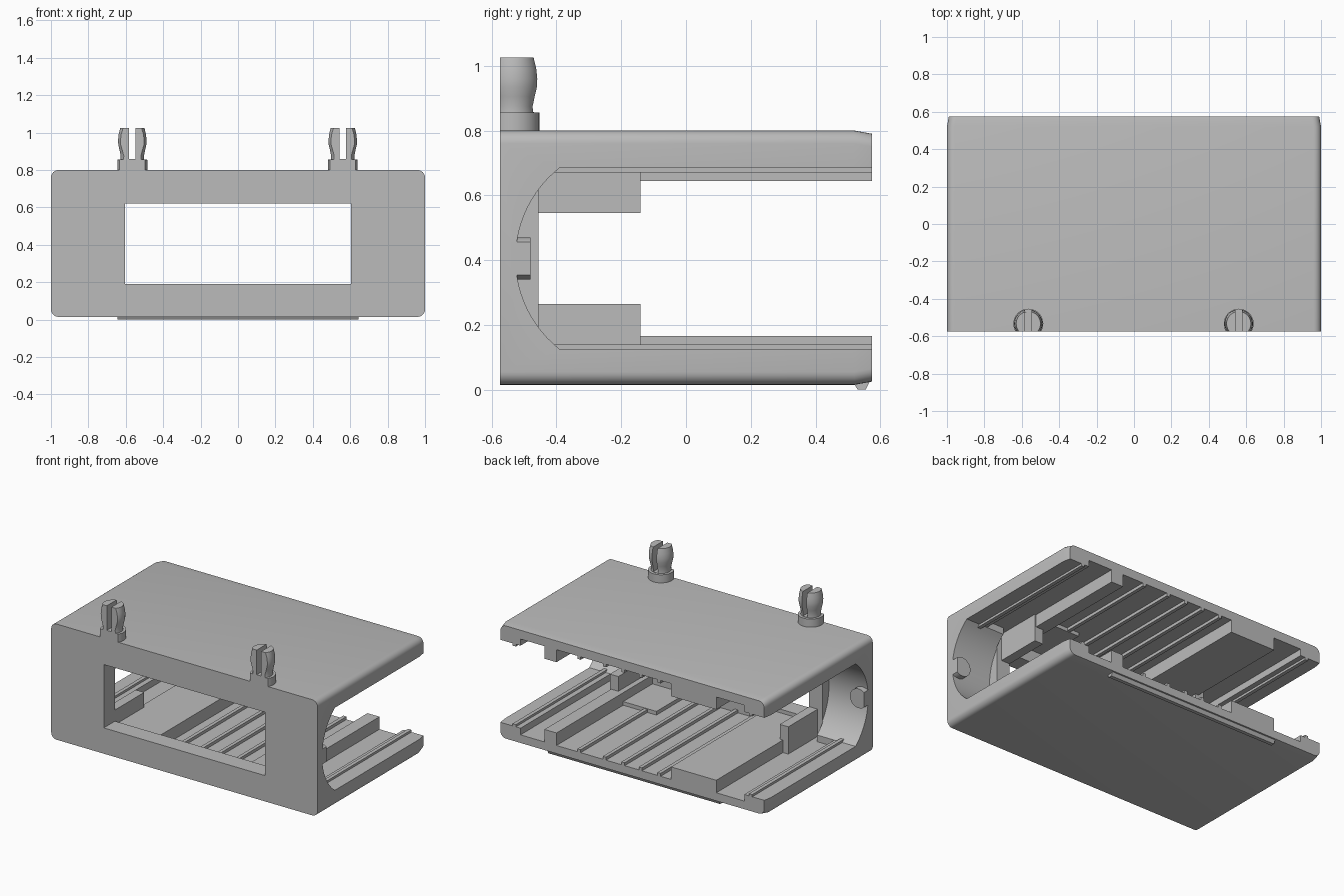
import bpy, bmesh, math
from mathutils import Matrix

cube = bpy.data.objects.get("Cube")
if cube:
    bpy.data.objects.remove(cube, do_unlink=True)

gray = bpy.data.materials.new("light_gray_plastic")
gray.use_nodes = True
GRAY = (0.5, 0.5, 0.5, 1)
gray.diffuse_color = GRAY
gray.node_tree.nodes["Principled BSDF"].inputs["Base Color"].default_value = GRAY

MID = 0.405          # height of the horizontal mirror plane
FRONT, BACK = -0.575, 0.575
WALL = -0.455        # inner face of the front wall


def loft(name, rings):
    """Solid through equal-length rings of 3D points, capped at both ends."""
    bm = bmesh.new()
    loops = [[bm.verts.new(p) for p in ring] for ring in rings]
    n = len(loops[0])
    for a, b in zip(loops, loops[1:]):
        for i in range(n):
            j = (i + 1) % n
            bm.faces.new((a[i], a[j], b[j], b[i]))
    bm.faces.new(loops[0])
    bm.faces.new(loops[-1])
    bmesh.ops.recalc_face_normals(bm, faces=bm.faces)
    mesh = bpy.data.meshes.new(name)
    bm.to_mesh(mesh)
    bm.free()
    obj = bpy.data.objects.new(name, mesh)
    bpy.context.collection.objects.link(obj)
    mesh.materials.append(gray)
    return obj


def prism_y(name, pts, lo, hi):
    return loft(name, [[(x, y, z) for x, z in pts] for y in (lo, hi)])


def prism_x(name, pts, lo, hi):
    return loft(name, [[(x, y, z) for y, z in pts] for x in (lo, hi)])


def box(name, x0, x1, y0, y1, z0, z1):
    return prism_y(name, [(x0, z0), (x1, z0), (x1, z1), (x0, z1)], y0, y1)


def cut(obj, cutter):
    cutter.hide_render = True
    mod = obj.modifiers.new("cut", 'BOOLEAN')
    mod.operation = 'DIFFERENCE'
    mod.solver = 'EXACT'
    mod.object = cutter
    bpy.context.view_layer.objects.active = obj
    bpy.ops.object.modifier_apply(modifier=mod.name)
    bpy.data.objects.remove(cutter, do_unlink=True)


def smooth(obj):
    bpy.ops.object.select_all(action='DESELECT')
    obj.select_set(True)
    bpy.context.view_layer.objects.active = obj
    bpy.ops.object.shade_smooth_by_angle(angle=math.radians(30))


def rounded_ring(y, inset, r=0.04):
    """Rounded rectangle outline of the housing at depth y."""
    ring = []
    hw, hh = 1 - inset, (0.8 - 0.015) / 2 - inset
    for k, (sx, sz) in enumerate([(1, 1), (-1, 1), (-1, -1), (1, -1)]):
        for i in range(7):
            a = math.radians(90 * k + 15 * i)
            ring.append((sx * (hw - r) + r * math.cos(a), y,
                         0.4075 + sz * (hh - r) + r * math.sin(a)))
    return ring


# Housing shell with a slightly tapered rear edge
housing = loft("housing", [rounded_ring(FRONT, 0), rounded_ring(0.52, 0),
                           rounded_ring(BACK, 0.01)])

# Inner cavity: stepped floor mirrored into the ceiling
floor = [(-0.71, 0.08), (-0.63, 0.08), (-0.63, 0.165), (-0.29, 0.165),
         (-0.29, 0.08), (0.57, 0.08), (0.57, 0.165), (0.66, 0.165),
         (0.66, 0.08), (0.71, 0.08)]
ceiling = [(x, 2 * MID - z) for x, z in reversed(floor)]
cut(housing, prism_y("cavity_cutter", floor + ceiling, WALL, 0.7))

# Front window
cut(housing, box("window_cutter", -0.605, 0.605, -0.7, -0.3, 0.19, 0.62))

# Open ends with a curved recess, and the channels beside them
arc_y, arc_r, half = -0.17, 0.356, 0.28
sweep = math.asin(half / arc_r)
arc = []
for i in range(25):
    a = -sweep + 2 * sweep * i / 24
    arc.append((arc_y - arc_r * math.cos(a), MID + arc_r * math.sin(a)))
end_profile = arc + [(0.7, MID + half), (0.7, MID - half)]
for s in (-1, 1):
    lo, hi = sorted((s * 0.705, s * 1.1))
    cut(housing, prism_x("end_cutter", end_profile, lo, hi))
    lo, hi = sorted((s * 0.70, s * 0.84))
    cut(housing, box("channel_cutter", lo, hi, -0.39, 0.7, 0.08, 0.73))
smooth(housing)


def floor_and_ceiling(name, x0, x1, y0, y1, z0, z1):
    box("lower_" + name, x0, x1, y0, y1, z0, z1)
    box("upper_" + name, x0, x1, y0, y1, 2 * MID - z1, 2 * MID - z0)


# Thin guide ribs running front to back
for x in (-0.2, -0.06, 0.07, 0.21, 0.4):
    floor_and_ceiling("guide_rib", x - 0.012, x + 0.012, WALL - 0.01, BACK, 0.07, 0.1)

for s in (-1, 1):
    # Edge rails and corner blocks
    lo, hi = sorted((s * 0.875, s * 0.9))
    floor_and_ceiling("edge_rail", lo, hi, -0.41, BACK, 0.115, 0.14)
    lo, hi = sorted((s * 0.606, s * 0.67))
    floor_and_ceiling("corner_block", lo, hi, WALL - 0.01, -0.14, 0.07, 0.265)

    # Rounded end tab, trimmed flush with the side
    pts = []
    for i in range(33):
        a = math.radians(-52 - 256 * i / 32)
        pts.append((s * (0.96 + 0.065 * math.cos(a)), MID + 0.065 * math.sin(a)))
    tab = prism_y("end_tab", pts, -0.54, -0.48)
    smooth(tab)

# Low shelf beside the corner block
floor_and_ceiling("shelf", 0.32, 0.6, WALL - 0.01, -0.14, 0.07, 0.105)

# Catch strip under the rear edge
prism_x("catch_strip", [(0.515, 0.025), (0.53, 0), (0.555, 0), (0.567, 0.025)],
        -0.645, 0.645)

# Split snap pins on top, sliced flush with the front
pin_profile = [(0.08, 0.79), (0.08, 0.855), (0.063, 0.8555), (0.062, 0.875),
               (0.068, 0.905), (0.075, 0.935), (0.076, 0.96), (0.073, 0.99),
               (0.065, 1.025)]
for side, cx in (("right", -0.565), ("left", 0.56)):
    rings = [[(cx + r * math.cos(math.tau * i / 40),
               -0.533 + r * math.sin(math.tau * i / 40), z) for i in range(40)]
             for r, z in pin_profile]
    pin = loft(side + "_snap_pin", rings)
    cut(pin, box("slot_cutter", cx - 0.017, cx + 0.017, -0.8, -0.3, 0.858, 1.2))
    cut(pin, box("front_cutter", cx - 0.3, cx + 0.3, -0.9, FRONT, 0.7, 1.2))
    smooth(pin)
